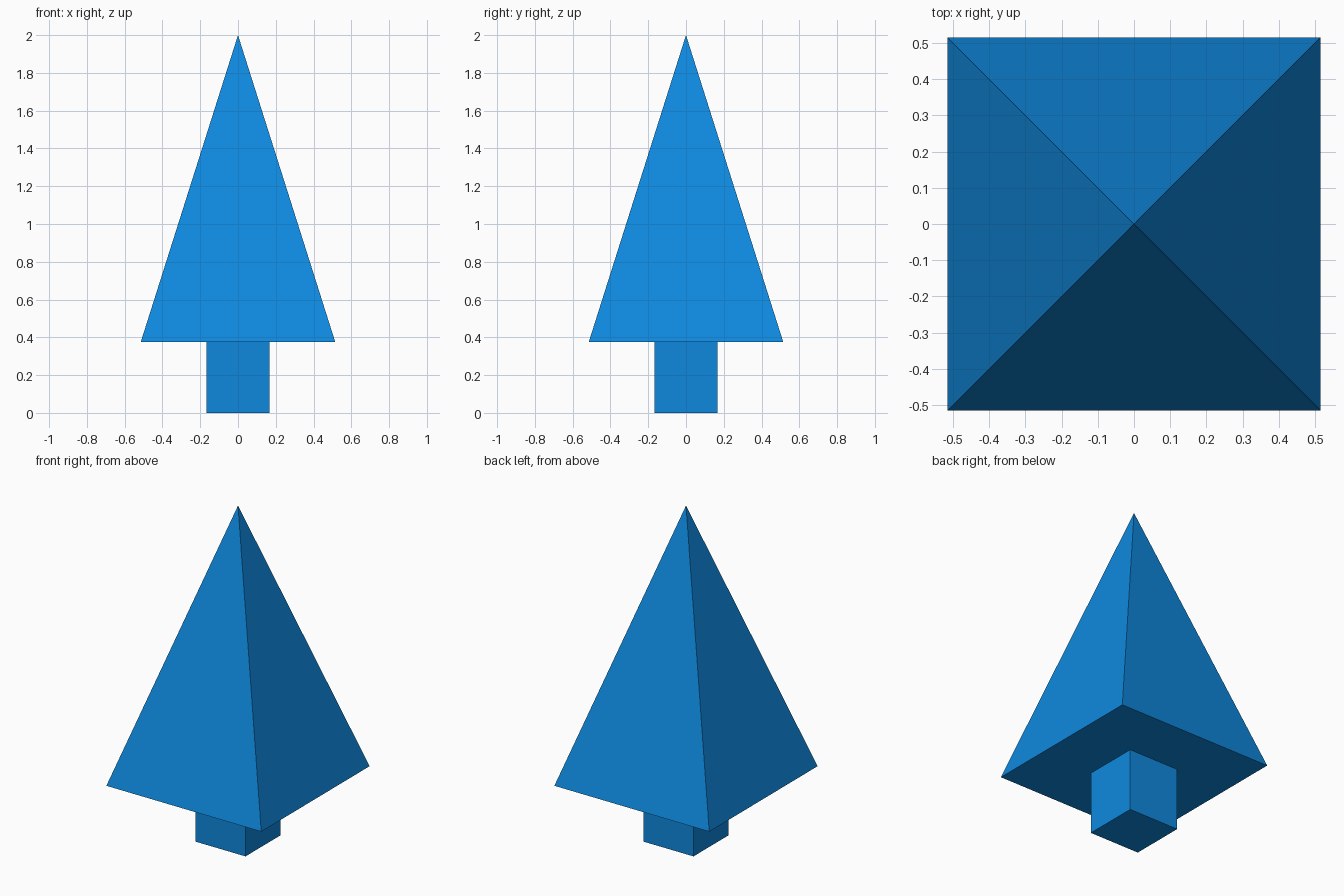
import bpy
import bmesh
from math import pi, sqrt
from mathutils import Matrix

default = bpy.data.objects.get("Cube")
if default:
    bpy.data.objects.remove(default, do_unlink=True)

# One flat blue for the whole tree
BLUE = (0.0045, 0.250, 0.730, 1.0)
blue = bpy.data.materials.new("blue")
blue.use_nodes = True
blue.diffuse_color = BLUE
blue.node_tree.nodes["Principled BSDF"].inputs["Base Color"].default_value = BLUE


def square_solid(name, half_bottom, half_top, z0, z1):
    """Four-sided flat-faced solid, square to the axes, from z0 up to z1."""
    bm = bmesh.new()
    place = Matrix.Translation((0, 0, (z0 + z1) / 2)) @ Matrix.Rotation(pi / 4, 4, "Z")
    bmesh.ops.create_cone(bm, cap_ends=True, segments=4,
                          radius1=half_bottom * sqrt(2), radius2=half_top * sqrt(2),
                          depth=z1 - z0, matrix=place)
    bmesh.ops.remove_doubles(bm, verts=bm.verts, dist=1e-5)
    bmesh.ops.recalc_face_normals(bm, faces=bm.faces)
    mesh = bpy.data.meshes.new(name)
    bm.to_mesh(mesh)
    bm.free()
    mesh.materials.append(blue)
    obj = bpy.data.objects.new(name, mesh)
    bpy.context.collection.objects.link(obj)
    return obj


TRUNK_TOP = 0.375

# Square trunk
square_solid("trunk", 0.167, 0.167, 0, TRUNK_TOP)

# Pyramid foliage
square_solid("foliage", 0.515, 0, TRUNK_TOP, 2)
